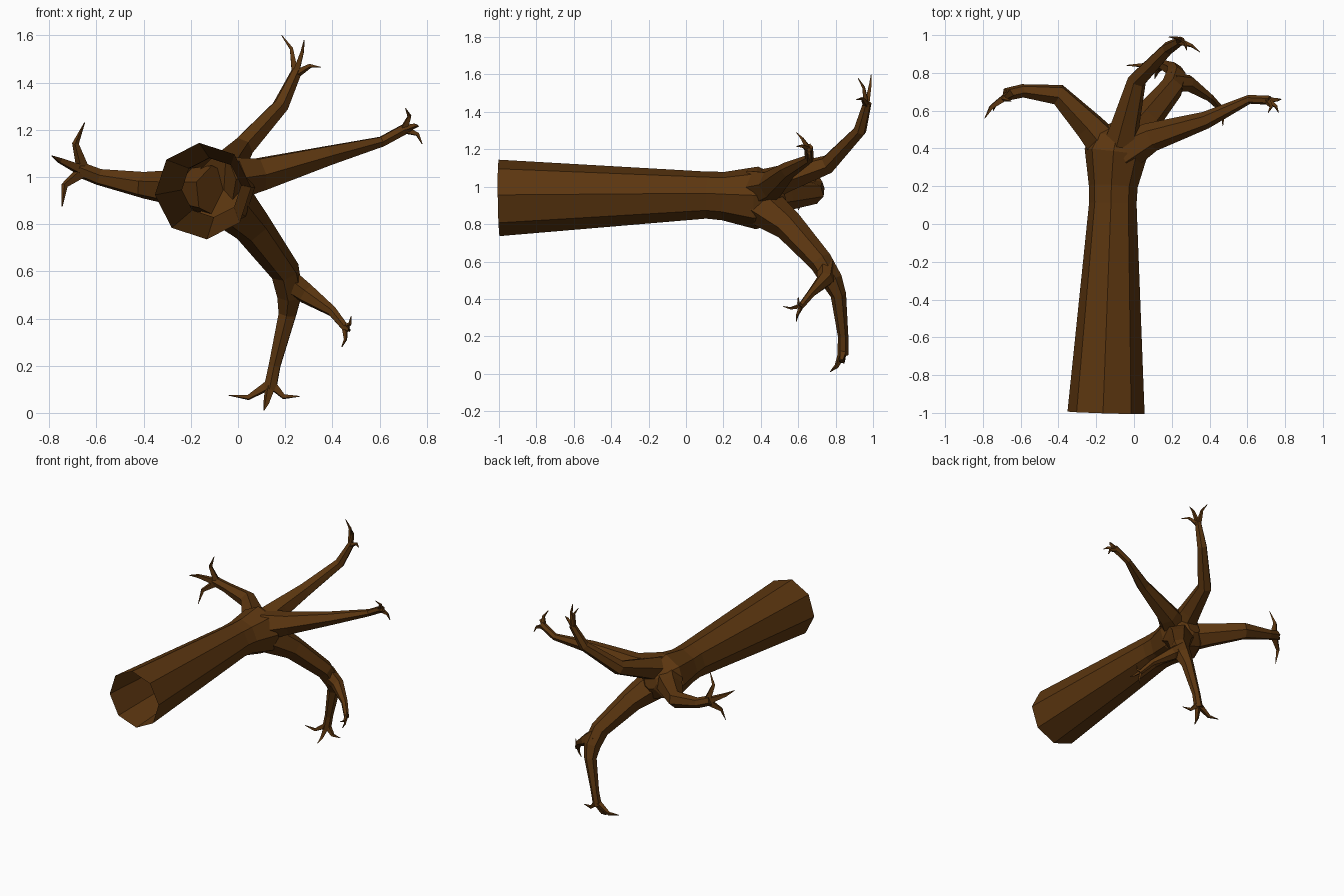
import bpy, bmesh, math
from mathutils import Vector

cube = bpy.data.objects.get("Cube")
if cube:
    bpy.data.objects.remove(cube, do_unlink=True)

BROWN = (0.107, 0.037, 0.005, 1)
bark = bpy.data.materials.new("brown_bark")
bark.diffuse_color = BROWN
bark.use_nodes = True
bsdf = bark.node_tree.nodes["Principled BSDF"]
bsdf.inputs["Base Color"].default_value = BROWN
bsdf.inputs["Roughness"].default_value = 0.9


def tube(bm, path, sides, start_cap=False):
    """Sweep a tapering faceted tube along (x, y, z, radius) points."""
    pts = [Vector(p[:3]) for p in path]
    side, last = Vector((0.31, 0.17, 0.94)), None
    for i, p in enumerate(pts):
        a, b = pts[max(i - 1, 0)], pts[min(i + 1, len(pts) - 1)]
        tangent = (p - a).normalized() + (b - p).normalized()
        tangent.normalize()
        side = (side - tangent * side.dot(tangent)).normalized()
        up = tangent.cross(side)
        ring = []
        for k in range(sides):
            t = math.tau * (k + 0.5) / sides
            offset = side * math.cos(t) + up * math.sin(t)
            ring.append(bm.verts.new(p + offset * path[i][3]))
        if last:
            for k in range(sides):
                n = (k + 1) % sides
                bm.faces.new((last[k], last[n], ring[n], ring[k]))
        elif start_cap:
            bm.faces.new(ring[::-1])
        last = ring
    bm.faces.new(last)


def finish(name, bm):
    mesh = bpy.data.meshes.new(name)
    bm.normal_update()
    bm.to_mesh(mesh)
    bm.free()
    mesh.materials.append(bark)
    obj = bpy.data.objects.new(name, mesh)
    bpy.context.collection.objects.link(obj)


def branch(name, path, tips):
    """A limb whose end splits into hooked twigs."""
    bm = bmesh.new()
    tube(bm, path, 6, True)
    end, before = Vector(path[-1][:3]), Vector(path[-2][:3])
    heading = (end - before).normalized()
    r = path[-1][3]
    for tip in tips:
        tip = Vector(tip)
        reach = (tip - end).length
        knee = end.lerp(tip, 0.5) + heading * reach * 0.13
        root = end - heading * r * 0.8
        tube(bm, [(*root, r * 0.85), (*knee, r * 0.42), (*tip, 0.002)], 4, True)
    finish(name, bm)


# Hollow trunk, open at the cut end and swelling where the limbs meet
bm = bmesh.new()
tube(bm, [(-0.148, -1, 0.94, 0.205), (-0.112, 0.11, 0.955, 0.126),
          (-0.11, 0.2, 0.95, 0.13), (-0.095, 0.38, 0.94, 0.168),
          (-0.08, 0.48, 0.94, 0.13), (-0.08, 0.53, 0.95, 0.05)], 8)
finish("trunk", bm)

branch("upper_limb",
       [(-0.08, 0.38, 0.99, 0.1), (-0.04, 0.55, 1.05, 0.075),
        (0.015, 0.76, 1.12, 0.052), (0.18, 0.93, 1.3, 0.036),
        (0.25, 0.97, 1.45, 0.023)],
       [(0.185, 0.99, 1.6), (0.28, 0.92, 1.58), (0.35, 0.91, 1.465)])

branch("left_limb",
       [(-0.06, 0.38, 0.99, 0.11), (0.09, 0.46, 1.01, 0.078),
        (0.38, 0.55, 1.09, 0.046), (0.61, 0.66, 1.15, 0.024),
        (0.72, 0.655, 1.21, 0.024)],
       [(0.71, 0.59, 1.29), (0.765, 0.59, 1.215), (0.78, 0.66, 1.14)])

branch("right_limb",
       [(-0.1, 0.36, 0.94, 0.11), (-0.24, 0.52, 0.95, 0.082),
        (-0.4, 0.685, 0.965, 0.058), (-0.59, 0.705, 1.0, 0.036),
        (-0.68, 0.685, 1.035, 0.034)],
       [(-0.65, 0.65, 1.23), (-0.79, 0.56, 1.09), (-0.745, 0.6, 0.875)])

branch("lower_limb",
       [(-0.07, 0.38, 0.92, 0.12), (0.06, 0.55, 0.79, 0.082),
        (0.2, 0.72, 0.6, 0.064), (0.22, 0.78, 0.5, 0.058),
        (0.21, 0.815, 0.42, 0.042), (0.155, 0.84, 0.2, 0.028),
        (0.135, 0.84, 0.1, 0.03)],
       [(-0.04, 0.84, 0.075), (0.11, 0.77, 0.01), (0.26, 0.82, 0.07)])

branch("lower_side_branch",
       [(0.2, 0.75, 0.57, 0.055), (0.29, 0.745, 0.505, 0.045),
        (0.4, 0.67, 0.43, 0.023), (0.46, 0.61, 0.355, 0.017)],
       [(0.44, 0.59, 0.28), (0.48, 0.6, 0.41), (0.47, 0.52, 0.36)])
